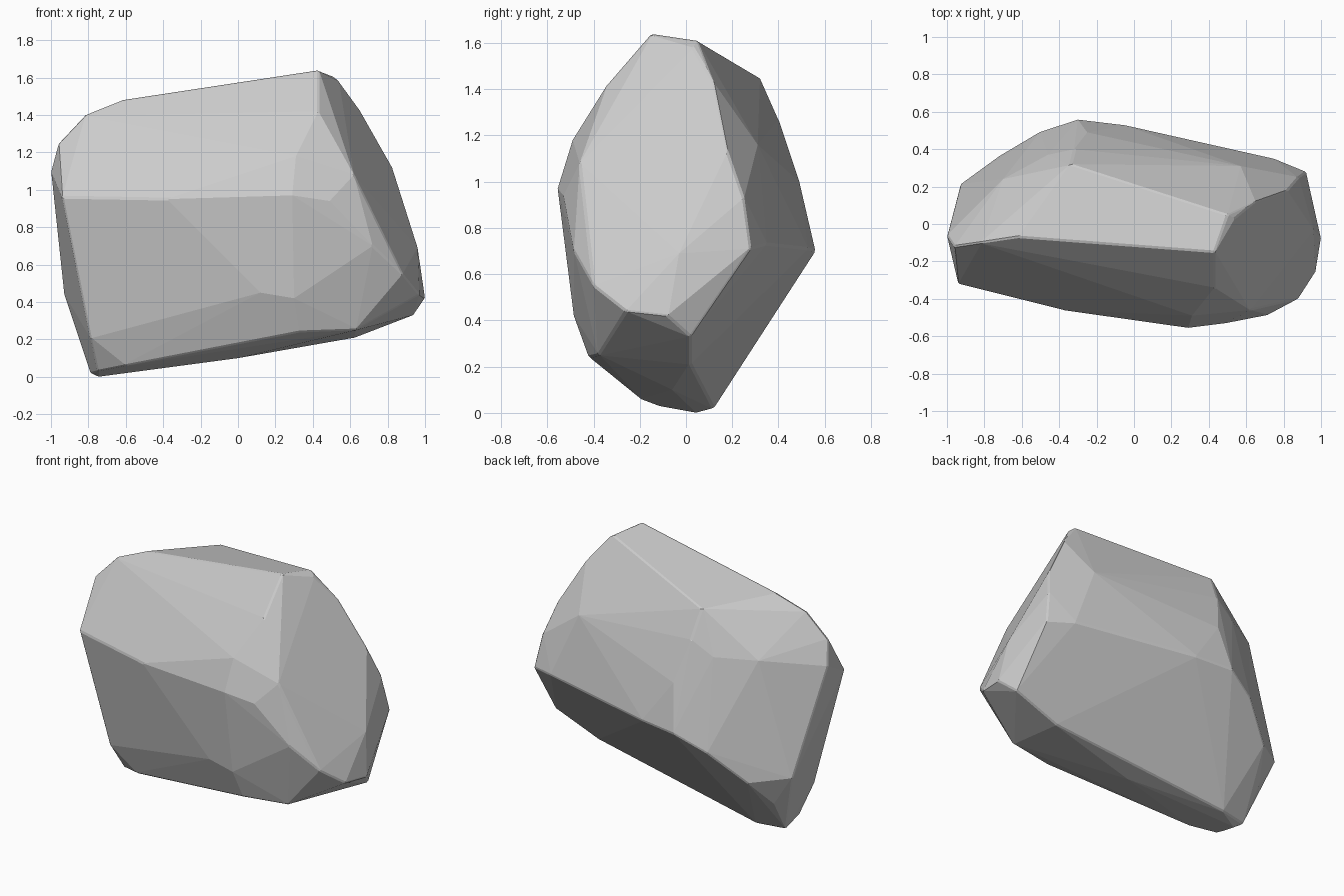
import bpy, bmesh, math

# Key corners of the boulder, grouped by region; a convex hull makes the facets
crown = [(.43, -.15, 1.64), (.50, .05, 1.61), (.54, .03, 1.58), (.65, .12, 1.43),
         (-.62, -.07, 1.48), (-.34, .32, 1.45), (-.82, -.10, 1.40)]
front_ridge = [(-.94, -.32, .96), (-.38, -.46, .95), (.29, -.555, .97),
               (.43, -.34, 1.42), (.31, -.49, 1.18), (.49, -.53, .94)]
front_foot = [(.12, -.47, .45), (.30, -.485, .42), (.33, -.42, .24),
              (-.79, -.22, .21), (-.60, -.20, .06)]
right_end = [(.62, -.46, 1.08), (.72, -.485, .70), (.88, -.40, .55), (.97, -.26, .44),
             (1.0, -.08, .42), (.96, -.03, .69), (.92, .28, .71), (.88, .25, .93),
             (.82, .18, 1.13), (.94, .02, .33), (.63, -.38, .25), (.63, .02, .21)]
back_ridge = [(.75, .35, .73), (-.05, .53, .71), (-.30, .56, .70), (-.25, .49, 1.0),
              (-.32, .40, 1.27), (-.46, .37, 1.18), (-.70, .24, 1.17), (.57, .31, 1.16),
              (-.50, .495, .60), (-.71, .37, .41)]
left_end = [(-.96, -.12, 1.25), (-1.0, -.06, 1.10), (-.93, .21, .44), (-.80, .22, .24)]
base = [(-.79, .08, .02), (-.75, .04, 0), (-.75, -.12, .03), (-.60, .12, .02),
        (0, -.06, .10)]

bm = bmesh.new()
for p in crown + front_ridge + front_foot + right_end + back_ridge + left_end + base:
    bm.verts.new(p)
bmesh.ops.convex_hull(bm, input=bm.verts[:])
loose = [v for v in bm.verts if not v.link_faces]
bmesh.ops.delete(bm, geom=loose, context='VERTS')
# Merge nearly coplanar triangles into broad flat facets
bmesh.ops.dissolve_limit(bm, angle_limit=math.radians(2), verts=bm.verts[:], edges=bm.edges[:])
bmesh.ops.recalc_face_normals(bm, faces=bm.faces[:])

mesh = bpy.data.meshes.new("boulder")
bm.to_mesh(mesh)
bm.free()
boulder = bpy.data.objects.new("boulder", mesh)
bpy.context.collection.objects.link(boulder)

# Slightly worn edges
bevel = boulder.modifiers.new("worn_edges", 'BEVEL')
bevel.width = 0.008
bevel.segments = 1
bevel.limit_method = 'ANGLE'
bevel.angle_limit = math.radians(30)
